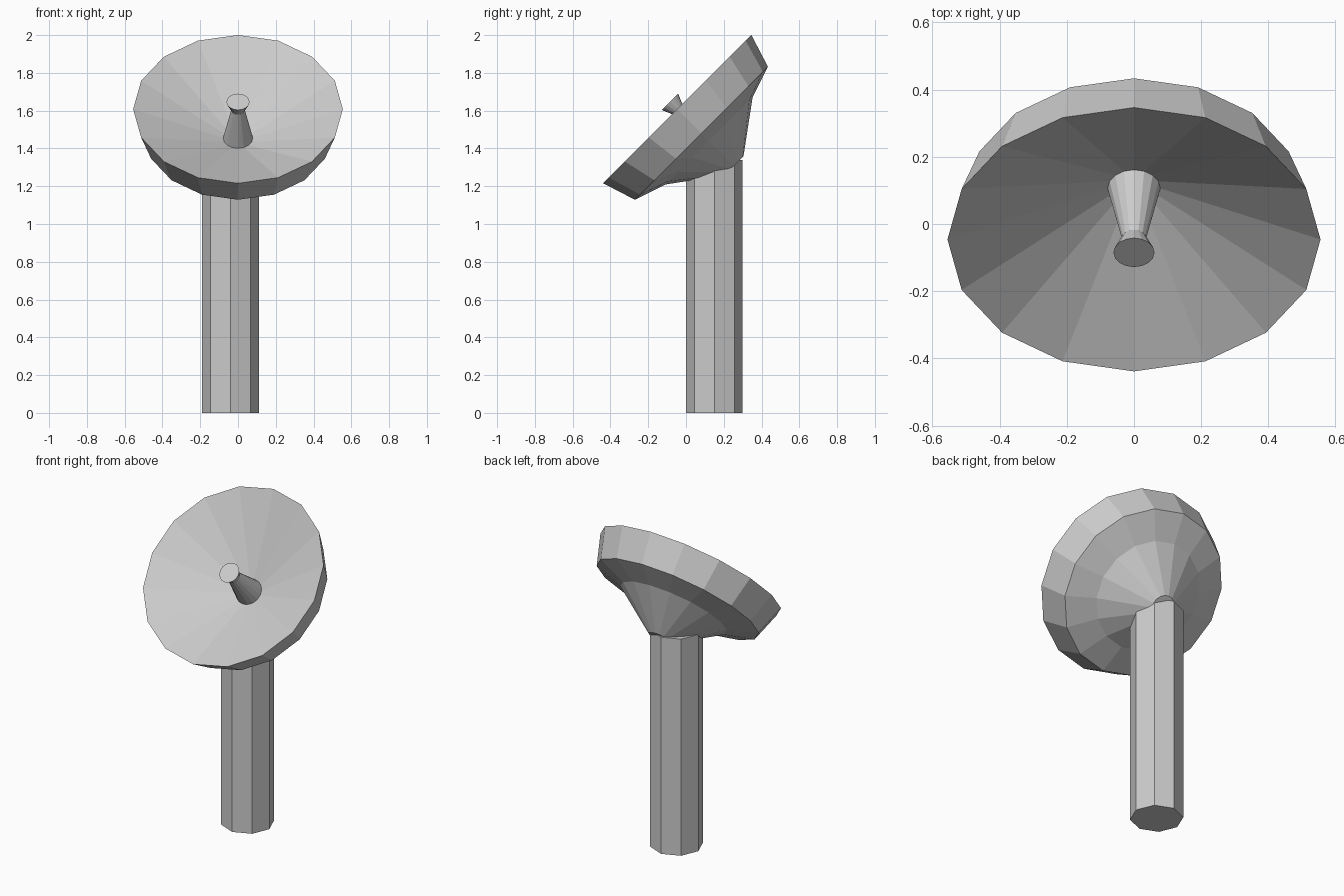
import bpy, bmesh, math
from mathutils import Matrix

if "Cube" in bpy.data.objects:
    bpy.data.objects.remove(bpy.data.objects["Cube"])


def lathe(name, profile, sides, matrix):
    """Turn a (radius, height) profile about local z, radius 0 makes a pole."""
    bm = bmesh.new()
    rings = []
    for r, h in profile:
        if r == 0:
            rings.append([bm.verts.new((0, 0, h))] * sides)
        else:
            rings.append([bm.verts.new((r * math.cos(2 * math.pi * i / sides),
                                        r * math.sin(2 * math.pi * i / sides), h))
                          for i in range(sides)])
    for a, b in zip(rings, rings[1:]):
        for i in range(sides):
            j = (i + 1) % sides
            bm.faces.new(list(dict.fromkeys((a[i], a[j], b[j], b[i]))))
    # flat caps on open ends
    for ring in (rings[0], rings[-1]):
        if ring[0] != ring[1] and any(len(v.link_faces) < 3 for v in ring):
            bm.faces.new(ring)
    bmesh.ops.recalc_face_normals(bm, faces=bm.faces)
    mesh = bpy.data.meshes.new(name)
    bm.to_mesh(mesh)
    bm.free()
    obj = bpy.data.objects.new(name, mesh)
    obj.matrix_world = matrix
    bpy.context.collection.objects.link(obj)
    return obj


# Frame of the dish: origin at the rim centre, tilted 45 degrees to the front
tilt = Matrix.Translation((0, -0.046, 1.608)) @ Matrix.Rotation(math.radians(45), 4, 'X')

# Octagonal support pole, slightly off centre
lathe("pole", [(0.15, 0), (0.15, 1.34)], 8, Matrix.Translation((-0.04, 0.15, 0)))

# Dish: end cap, neck cone, shallow back, rim wall, then the conical bowl
lathe("dish", [(0.07, -0.425), (0.327, -0.237), (0.498, -0.18),
               (0.555, 0), (0, -0.25)], 16, tilt)

# Receiver horn: tapering post with a flared tip
lathe("receiver", [(0.08, -0.221), (0.036, -0.005), (0.061, 0.055)], 16, tilt)
